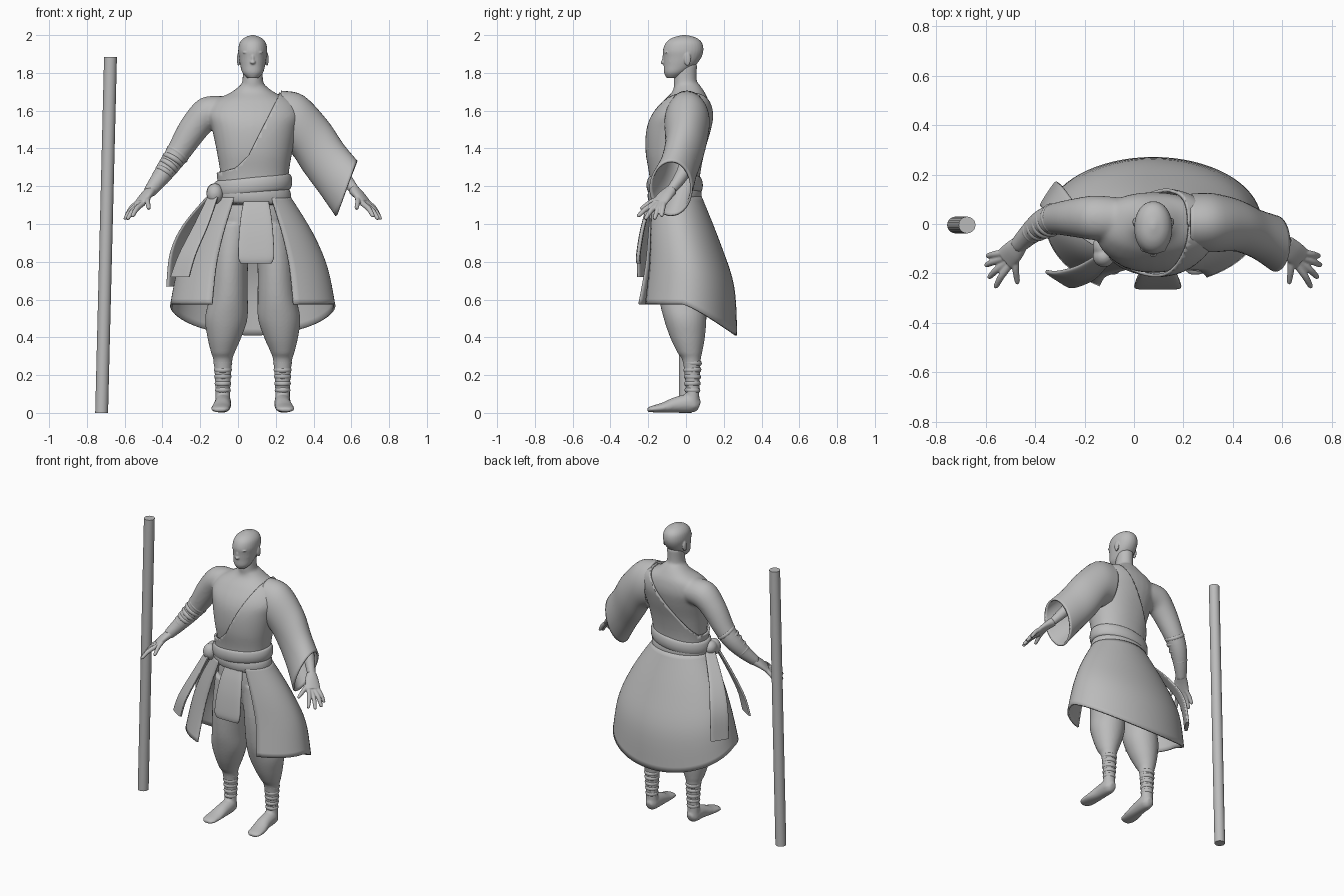
import bpy, bmesh, math
from mathutils import Vector, Matrix

cube = bpy.data.objects.get("Cube")
if cube:
    bpy.data.objects.remove(cube)

CENTRE = 0.078  # the figure stands beside its staff

clay = bpy.data.materials.new("plain grey")
clay.use_nodes = True
clay.diffuse_color = (0.5, 0.5, 0.5, 1)
clay.node_tree.nodes["Principled BSDF"].inputs["Base Color"].default_value = (0.5, 0.5, 0.5, 1)


# ---- helpers: a section is a centre and two half-axis vectors ----
def level(x, y, z, rx, ry):
    return [x, y, z, rx, 0, 0, 0, ry, 0]


def strap(points, across, thick):
    """Flat cloth strip; each point carries a width factor."""
    return [[x, y, z, *(Vector(across) * w), *thick] for x, y, z, w in points]


def tube(points, ref=(0, 1, 0)):
    """Sections square to a path of (x, y, z, a[, b])."""
    result = []
    for i, p in enumerate(points):
        before, after = points[max(i - 1, 0)], points[min(i + 1, len(points) - 1)]
        t = (Vector(after[:3]) - Vector(before[:3])).normalized()
        u = Vector(ref).cross(t).normalized()
        v = t.cross(u)
        result.append([*p[:3], *(u * p[3]), *(v * p[-1])])
    return result


def spline(sections, steps):
    """Smooth in-between sections."""
    result = []
    last = len(sections) - 1
    for i in range(last):
        quad = [sections[min(max(i + k, 0), last)] for k in (-1, 0, 1, 2)]
        for j in range(steps):
            t = j / steps
            result.append([0.5 * (2 * b + (c - a) * t + (2 * a - 5 * b + 4 * c - d) * t * t
                                  + (3 * b - a - 3 * c + d) * t ** 3)
                           for a, b, c, d in zip(*quad)])
    return result + [sections[-1]]


def loft(bm, sections, side=1, n=32, steps=5, power=2, caps=True, gap=0):
    """Skin over sections; gap leaves an opening at the front, in radians."""
    rings = []
    for s in spline(sections, steps):
        c, u, v = Vector(s[:3]), Vector(s[3:6]), Vector(s[6:])
        ring = []
        for k in range(n + 1 if gap else n):
            a = -math.pi / 2 + gap + (math.tau - 2 * gap) * k / n
            ca, sa = math.cos(a), math.sin(a)
            p = (c + u * math.copysign(abs(ca) ** (2 / power), ca)
                 + v * math.copysign(abs(sa) ** (2 / power), sa))
            ring.append(bm.verts.new((p.x * side, p.y, p.z)))
        rings.append(ring)
    for low, high in zip(rings, rings[1:]):
        for k in range(n):
            m = k + 1 if gap else (k + 1) % n
            bm.faces.new((low[k], low[m], high[m], high[k]))
    if caps and not gap:
        bm.faces.new(rings[0][::-1])
        bm.faces.new(rings[-1])


def ball(bm, centre, radii):
    bmesh.ops.create_uvsphere(bm, u_segments=24, v_segments=14, radius=1,
                              matrix=Matrix.Translation(centre) @ Matrix.Diagonal((*radii, 1)))


def make(name, bm, voxel=0, smooth=0, thick=0):
    bmesh.ops.recalc_face_normals(bm, faces=bm.faces)
    mesh = bpy.data.meshes.new(name)
    bm.to_mesh(mesh)
    bm.free()
    mesh.materials.append(clay)
    obj = bpy.data.objects.new(name, mesh)
    obj.location.x = CENTRE
    bpy.context.collection.objects.link(obj)
    bpy.ops.object.select_all(action="DESELECT")
    obj.select_set(True)
    bpy.context.view_layer.objects.active = obj
    bpy.ops.object.shade_smooth_by_angle(angle=math.radians(50))
    if voxel:  # melt overlapping volumes into one skin
        mod = obj.modifiers.new("fuse", "REMESH")
        mod.mode, mod.voxel_size, mod.use_smooth_shade = "VOXEL", voxel, True
        mod = obj.modifiers.new("soften", "SMOOTH")
        mod.iterations = smooth
    if thick:
        mod = obj.modifiers.new("cloth", "SOLIDIFY")
        mod.thickness, mod.offset = thick, 0


# ---- torso, neck and arms ----
TORSO = [(-.06, 1.1, .165, .11), (-.06, 1.25, .17, .115), (-.058, 1.38, .19, .137),
         (-.04, 1.5, .215, .153), (-.02, 1.58, .235, .148), (0, 1.65, .2, .12),
         (.012, 1.7, .11, .085), (.005, 1.74, .06, .065)]
ARM = [(.12, .02, 1.59, .085), (.235, .025, 1.585, .09), (.31, .025, 1.51, .079),
       (.4, .02, 1.37, .063), (.45, 0, 1.3, .056), (.5, -.04, 1.23, .045), (.55, -.09, 1.165, .034)]
bm = bmesh.new()
loft(bm, [level(0, *s) for s in TORSO], power=2.2)
loft(bm, [level(0, .015, 1.66, .085, .07), level(0, -.004, 1.75, .056, .062),
          level(0, 0, 1.85, .054, .06)])
for side, slim in ((-1, 1), (1, .74)):
    loft(bm, tube([(x, y, z, r * slim) for x, y, z, r in ARM]), side)
make("torso_and_arms", bm, .009, 8)

# ---- hands ----
PALM = [(.535, -.075, 1.18, .033, .029), (.565, -.11, 1.15, .045, .024), (.597, -.142, 1.113, .048, .017)]
FINGERS = [((.6, -.115, 1.12), (.674, -.13, 1.04)), ((.6, -.135, 1.11), (.68, -.168, 1.025)),
           ((.592, -.152, 1.105), (.667, -.218, 1.025)), ((.58, -.165, 1.11), (.64, -.257, 1.04)),
           ((.555, -.12, 1.145), (.55, -.242, 1.08))]
for side, label in ((-1, "right"), (1, "left")):
    bm = bmesh.new()
    loft(bm, tube(PALM, (-.525, .27, -.75)), side)
    for root, tip in FINGERS:
        a, b = Vector(root), Vector(tip)
        path = [(*a, .015), (*(a.lerp(b, .5) + Vector((.004, 0, .006))), .014),
                (*a.lerp(b, .9), .011), (*b, .006)]
        loft(bm, tube(path), side, n=12)
    make(label + "_hand", bm, .004, 4)

# ---- head ----
HEAD = [(-.07, 1.772, .028, .032), (-.058, 1.8, .054, .058), (-.034, 1.84, .066, .084),
        (-.02, 1.88, .073, .1), (-.015, 1.92, .077, .107), (-.011, 1.96, .069, .095),
        (-.009, 1.986, .045, .063), (-.009, 2, .008, .012)]
bm = bmesh.new()
loft(bm, [level(0, *s) for s in HEAD], power=2.1)
ball(bm, (0, -.115, 1.875), (.009, .012, .028))
ball(bm, (0, -.121, 1.856), (.015, .014, .01))
ball(bm, (0, -.094, 1.788), (.024, .016, .014))
for z in (1.81, 1.82):
    ball(bm, (0, -.107, z), (.022, .01, .006))
for side in (-1, 1):
    ball(bm, (side * .03, -.103, 1.908), (.024, .012, .006))
    ball(bm, (side * .04, -.07, 1.86), (.02, .026, .018))
    ball(bm, (side * .03, -.102, 1.891), (.014, .008, .005))
    ball(bm, (side * .075, .008, 1.872), (.009, .018, .036))
make("head", bm, .004, 6)

# ---- trousers and feet ----
LEG = [(.1, -.03, 1, .1, .12), (.12, -.03, .8, .096, .13), (.128, -.02, .62, .102, .125),
       (.14, -.005, .5, .112, .113), (.15, .008, .4, .09, .092), (.158, .02, .32, .063, .066),
       (.158, .03, .27, .049, .047), (.158, .035, .12, .039, .036), (.158, .03, .03, .042, .042)]
FOOT = [(.156, .07, .037, .022, .027), (.157, .035, .052, .042, .05), (.16, -.05, .043, .045, .042),
        (.168, -.12, .028, .05, .027), (.173, -.18, .02, .047, .017), (.175, -.205, .015, .026, .01)]
bm = bmesh.new()
loft(bm, [level(0, -.05, 1.15, .16, .1), level(0, -.04, 1, .18, .12), level(0, -.03, .86, .12, .1)])
for side in (-1, 1):
    loft(bm, [level(*s) for s in LEG], side)
    loft(bm, tube(FOOT, (0, 0, 1)), side)
make("trousers_and_feet", bm, .008, 4)


# ---- wrappings on the ankles and the bare forearm ----
def wrap(name, spot, axis, radius):
    turn = Vector(axis).to_track_quat("Z", "Y").to_euler()
    bpy.ops.mesh.primitive_torus_add(location=spot, rotation=turn, major_radius=radius,
                                     minor_radius=.016, major_segments=32, minor_segments=10)
    obj = bpy.context.object
    obj.name = name
    obj.location.x += CENTRE
    obj.data.materials.append(clay)
    bpy.ops.object.shade_smooth()


for i in range(5):
    for side in (-1, 1):
        wrap("ankle_wrap", (side * .158, .034, .12 + .036 * i), (0, .05 * (-1) ** i, 1), .026 + .002 * i)
    spot = Vector((-.4, .02, 1.37)).lerp(Vector((-.49, -.03, 1.245)), i / 4)
    wrap("forearm_wrap", spot, (-.55, -.25, -.8 + .08 * (-1) ** i), .05 - .0045 * i)

# ---- one-shouldered robe: the front edge curves level above the sash ----
bm = bmesh.new()
loft(bm, [level(0, y, z, rx + .012, ry + .012) for y, z, rx, ry in TORSO[:-1]],
     n=64, power=2.2, caps=False)
FRONT = [((.153, 0, 1.71), (.89, 0, -.45)), ((-.032, 0, 1.355), (.707, 0, -.707)),
         ((-.167, 0, 1.276), (.26, 0, -.965))]
BACK = [((.153, 0, 1.71), (.8, 0, -.6))]
for point, normal in FRONT + BACK:
    bmesh.ops.bisect_plane(bm, geom=bm.verts[:] + bm.edges[:] + bm.faces[:],
                           plane_co=point, plane_no=normal)


def is_bare(spot):
    cuts = FRONT if spot.y < 0 else BACK
    return spot.z < 1.16 or all((spot - Vector(p)).dot(Vector(q)) < 0 for p, q in cuts)


bare = [f for f in bm.faces if is_bare(f.calc_center_median())]
bmesh.ops.delete(bm, geom=bare, context="FACES")
make("robe", bm, thick=.013)

# ---- wide sleeve ----
SLEEVE = [((.15, 1.7), (.16, 1.4), .005, .112), ((.265, 1.675), (.215, 1.37), .005, .113),
          ((.39, 1.545), (.275, 1.28), -.005, .1), ((.475, 1.42), (.36, 1.165), -.04, .094),
          ((.55, 1.33), (.443, 1.045), -.08, .108)]
bm = bmesh.new()
loft(bm, [[(t[0] + b[0]) / 2, y, (t[1] + b[1]) / 2, (t[0] - b[0]) / 2, 0, (t[1] - b[1]) / 2, 0, w, 0]
          for t, b, y, w in SLEEVE], caps=False, n=40)
make("sleeve", bm, thick=.012)

# ---- skirt, open at the front, with a hem that drops to the back ----
TOP, BOTTOM = 1.15, .41
bm = bmesh.new()
loft(bm, [level(0, -.06, TOP, .19, .135), level(0, -.017, .9, .31, .192),
          level(0, .014, .67, .39, .235), level(0, .01, BOTTOM, .432, .255)], n=56, gap=.52)
for v in bm.verts:
    drop = (TOP - v.co.z) / (TOP - BOTTOM)
    back = max(0, (v.co.y + .02) / math.hypot(v.co.x * .6, v.co.y + .02))
    hem = .575 - (.575 - BOTTOM) * back ** 1.3
    v.co.z = TOP - drop * (TOP - hem)
    if v.co.x < 0 and v.co.y < 0:  # right panel swings forward
        v.co.y *= 1 + .17 * drop
make("skirt", bm, thick=.012)

# ---- sash, knot, tails and apron ----
for name, z, tilt, grow in (("lower_sash", 1.15, -.03, 0), ("upper_sash", 1.205, .1, .006)):
    bm = bmesh.new()
    loft(bm, [level(0, -.06, z + h, .203 + grow - r, .143 + grow - r)
              for h, r in ((-.045, .03), (-.036, .008), (0, 0), (.036, .008), (.045, .03))], n=48)
    for v in bm.verts:
        v.co.z += tilt * v.co.x
    make(name, bm)

bm = bmesh.new()
ball(bm, (-.2, -.13, 1.16), (.045, .045, .055))
ball(bm, (-.205, -.09, 1.17), (.04, .05, .045))
make("sash_knot", bm, .006, 4)

bm = bmesh.new()
loft(bm, strap([(-.2, -.14, 1.17, .5), (-.27, -.195, 1, .75), (-.345, -.222, .84, .9), (-.385, -.222, .72, 1)],
               (.05, -.032, 0), (-.004, -.009, 0)), power=4)
make("front_sash_tail", bm)
bm = bmesh.new()
loft(bm, strap([(-.2, -.08, 1.17, .5), (-.335, .035, 1, .8), (-.4, .1, .85, 1), (-.42, .12, .67, 1)],
               (.033, .05, 0), (-.01, .006, 0)), power=4)
make("back_sash_tail", bm)

bm = bmesh.new()
loft(bm, strap([(.018, -.185, 1.12, .7), (.018, -.21, 1.05, .84), (.018, -.235, .95, .95),
                (.018, -.253, .83, 1), (.018, -.25, .79, .85)], (.095, 0, 0), (0, .012, 0)), power=4)
make("apron", bm)

# ---- leaning staff ----
bm = bmesh.new()
loft(bm, [level(-.722 - CENTRE, -.004, 0, .034, .034), level(-.675 - CENTRE, -.004, 1.885, .034, .034)],
     n=20, steps=1)
make("staff", bm)
